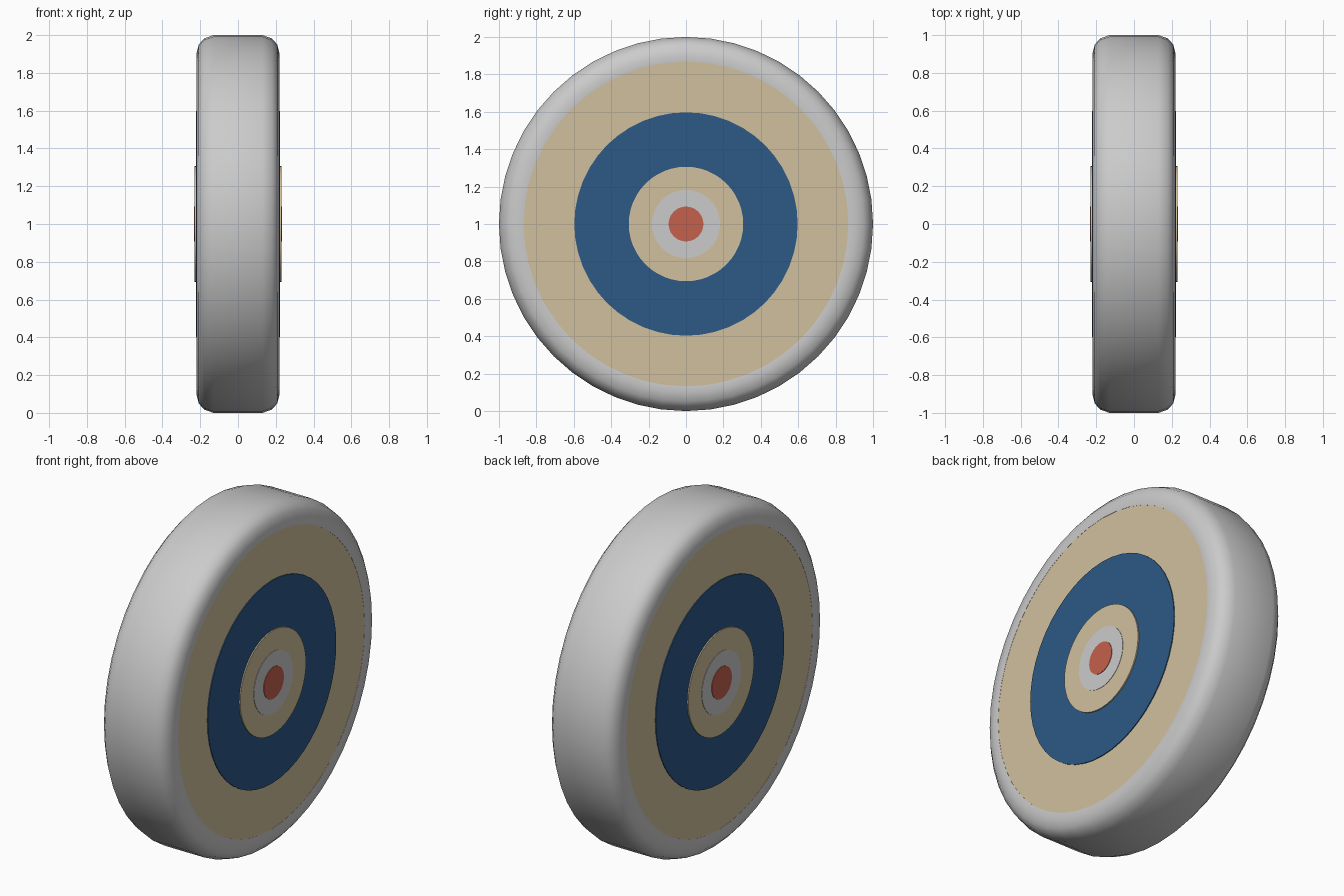
import bpy, bmesh, math

if "Cube" in bpy.data.objects:
    bpy.data.objects.remove(bpy.data.objects["Cube"])

SEGMENTS = 48
CENTRE_Z = 1.0


def material(name, colour):
    mat = bpy.data.materials.new(name)
    mat.diffuse_color = (*colour, 1)
    mat.use_nodes = True
    mat.node_tree.nodes["Principled BSDF"].inputs["Base Color"].default_value = mat.diffuse_color
    return mat


def lathe(name, profile, mat=None):
    """Spin a closed (x, radius) profile around the axle."""
    bm = bmesh.new()
    rings = []
    for i in range(SEGMENTS):
        a = 2 * math.pi * i / SEGMENTS
        rings.append([bm.verts.new((x, r * math.sin(a), r * math.cos(a))) for x, r in profile])
    n = len(profile)
    for i in range(SEGMENTS):
        a, b = rings[i], rings[(i + 1) % SEGMENTS]
        for j in range(n):
            k = (j + 1) % n
            bm.faces.new((a[j], a[k], b[k], b[j]))
    bmesh.ops.recalc_face_normals(bm, faces=bm.faces)
    finish(name, bm, mat)


def disc(name, radius, half_width, mat=None):
    """Round plate running through the wheel, showing on both sides."""
    bm = bmesh.new()
    bmesh.ops.create_cone(bm, cap_ends=True, segments=SEGMENTS, radius1=radius,
                          radius2=radius, depth=2 * half_width)
    for v in bm.verts:
        x, y, z = v.co
        v.co = (z, x, y)
    finish(name, bm, mat)


def finish(name, bm, mat):
    mesh = bpy.data.meshes.new(name)
    bm.to_mesh(mesh)
    bm.free()
    obj = bpy.data.objects.new(name, mesh)
    obj.location.z = CENTRE_Z
    bpy.context.collection.objects.link(obj)
    if mat:
        mesh.materials.append(mat)
    bpy.ops.object.select_all(action='DESELECT')
    obj.select_set(True)
    bpy.context.view_layer.objects.active = obj
    bpy.ops.object.shade_smooth_by_angle(angle=math.radians(40))


cream = material("cream", (0.64, 0.53, 0.34))
blue = material("blue", (0.025, 0.1, 0.24))
red = material("red", (0.56, 0.12, 0.075))

# Tyre with rounded shoulders
half = [(0.13, 1.0), (0.18, 0.982), (0.208, 0.95), (0.22, 0.90), (0.218, 0.868)]
lathe("tyre", half + [(-x, r) for x, r in reversed(half)])

# Concentric side plates, each standing slightly proud of the last
disc("wheel_wall", 0.87, 0.217, cream)
disc("rim_ring", 0.597, 0.222, blue)
disc("hub_plate", 0.306, 0.229, cream)
disc("hub_ring", 0.182, 0.231)
disc("axle_cap", 0.093, 0.234, red)
